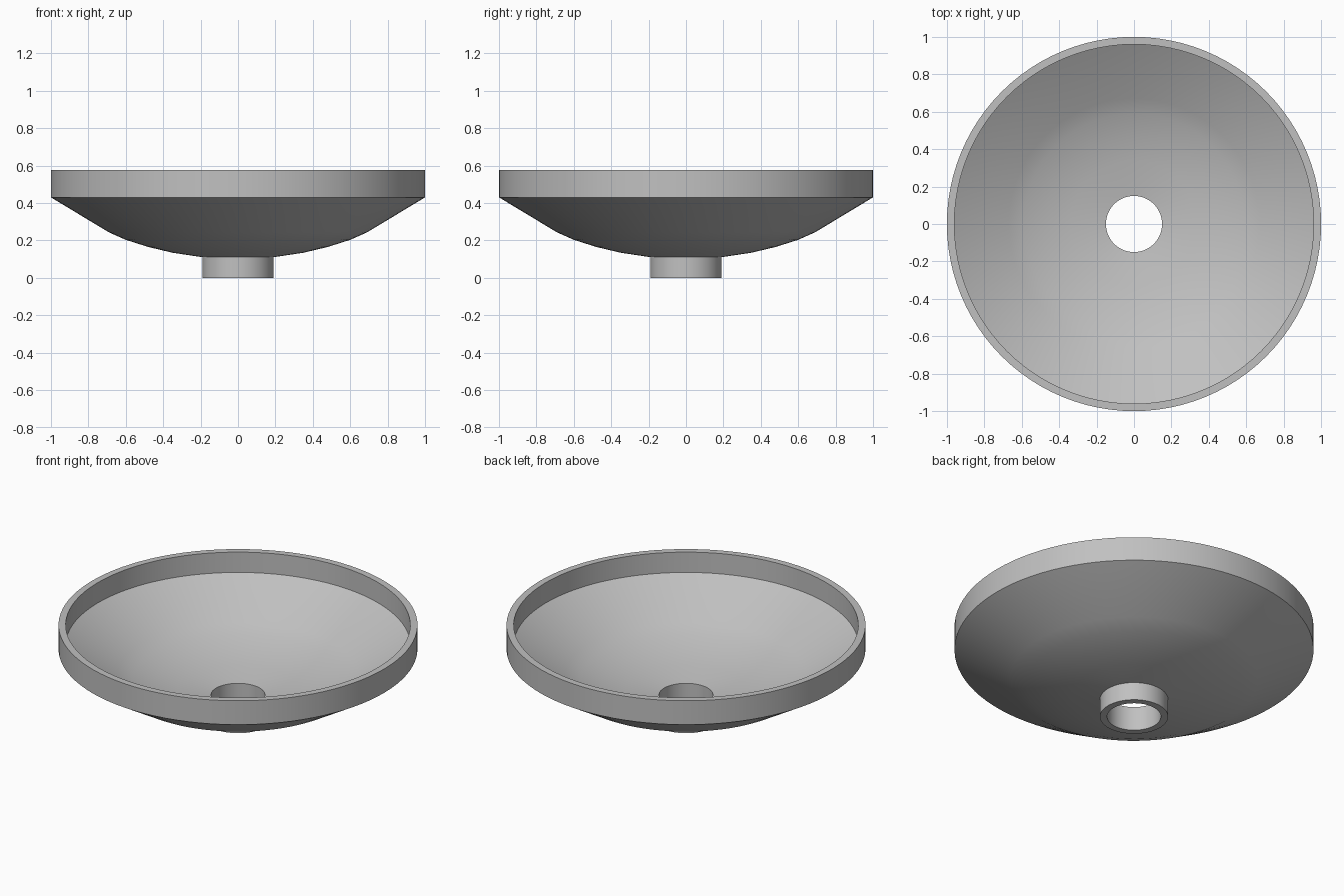
import bpy, bmesh, math

cube = bpy.data.objects.get("Cube")
if cube:
    bpy.data.objects.remove(cube, do_unlink=True)

SEGMENTS = 96

# Plain grey ceramic
grey = bpy.data.materials.new("grey_ceramic")
grey.use_nodes = True
grey.diffuse_color = (0.53, 0.53, 0.53, 1)
grey.node_tree.nodes["Principled BSDF"].inputs["Base Color"].default_value = grey.diffuse_color


def lathe(name, profile):
    """Spin a closed (radius, height) profile around z."""
    bm = bmesh.new()
    rings = []
    for i in range(SEGMENTS):
        a = 2 * math.pi * i / SEGMENTS
        rings.append([bm.verts.new((r * math.cos(a), r * math.sin(a), z)) for r, z in profile])
    n = len(profile)
    for i, ring in enumerate(rings):
        following = rings[(i + 1) % SEGMENTS]
        for j in range(n):
            k = (j + 1) % n
            bm.faces.new((ring[j], following[j], following[k], ring[k]))
    bmesh.ops.recalc_face_normals(bm, faces=bm.faces)
    mesh = bpy.data.meshes.new(name)
    bm.to_mesh(mesh)
    bm.free()
    mesh.materials.append(grey)
    obj = bpy.data.objects.new(name, mesh)
    bpy.context.collection.objects.link(obj)
    bpy.ops.object.select_all(action="DESELECT")
    obj.select_set(True)
    bpy.context.view_layer.objects.active = obj
    bpy.ops.object.shade_smooth_by_angle(angle=math.radians(25))
    return obj


# Outside from drain collar to rim, then inside from rim back to the drain
outside = [(0.19, 0), (0.19, 0.11), (0.35, 0.134), (0.48, 0.165),
           (0.6, 0.203), (0.69, 0.243), (1, 0.43), (1, 0.577)]
inside = [(0.96, 0.577), (0.96, 0.452), (0.67, 0.278), (0.59, 0.243),
          (0.47, 0.205), (0.34, 0.174), (0.15, 0.148), (0.15, 0)]
lathe("basin", outside + inside)
